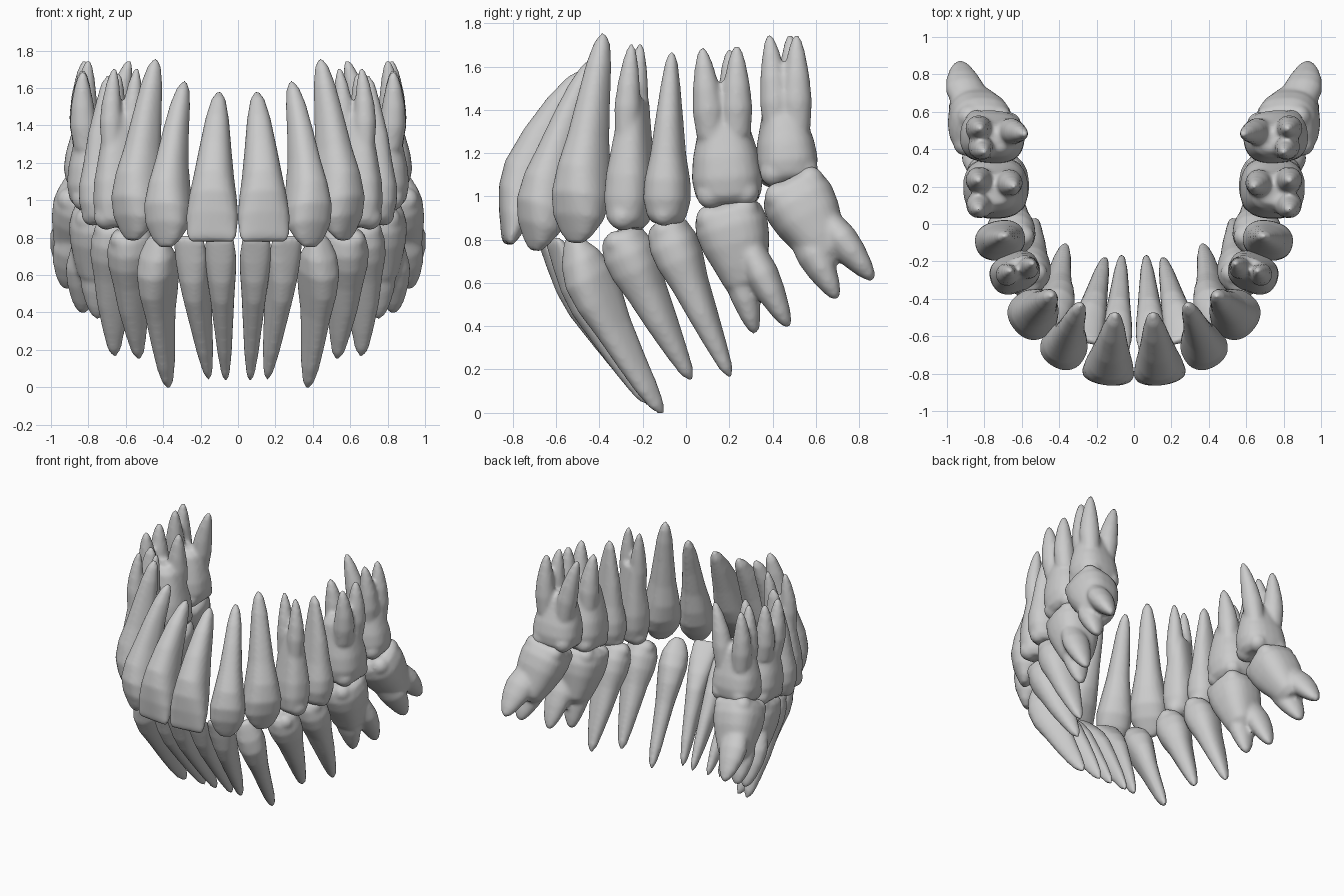
import bpy, bmesh, math
from mathutils import Vector

if "Cube" in bpy.data.objects:
    bpy.data.objects.remove(bpy.data.objects["Cube"])

enamel = bpy.data.materials.new("grey enamel")
enamel.use_nodes = True
colour = (0.6, 0.6, 0.6, 1)
enamel.diffuse_color = colour
enamel.node_tree.nodes["Principled BSDF"].inputs["Base Color"].default_value = colour

# Profiles from biting edge to root tip: (position, width factor, depth factor)
INCISOR = [(0, .86, .14), (.03, .95, .28), (.15, 1, .62), (.27, .92, .9), (.4, .78, 1),
           (.6, .61, .82), (.8, .45, .58), (.94, .27, .34), (1, .08, .1)]
CANINE = [(0, .3, .15), (.04, .62, .35), (.12, .93, .7), (.22, 1, .95), (.35, .84, .95),
          (.5, .65, .75), (.7, .5, .57), (.85, .4, .43), (.95, .26, .28), (1, .08, .1)]
PREMOLAR = [(0, .6, .65), (.04, .82, .85), (.14, 1, 1), (.25, .96, 1), (.4, .75, .84),
            (.6, .58, .69), (.8, .41, .46), (.94, .26, .28), (1, .08, .08)]
MOLAR = [(0, .72, .72), (.08, .92, .92), (.25, 1, 1), (.45, .93, .95), (.7, .74, .8), (.9, .6, .64), (1, .35, .4)]
SPLIT_BODY = [(0, .6, .65), (.06, .85, .87), (.22, 1, 1), (.4, .97, 1), (.7, .74, .84), (1, .5, .7)]
ROOT = [(0, .9, .9), (.3, 1, 1), (.55, .85, .85), (.8, .58, .58), (.94, .34, .34), (1, .12, .12)]


def frame(start, end, angle):
    """Axis, sideways and outward directions of a tooth on the arch."""
    axis = (end - start).normalized()
    a = math.radians(angle)
    side = Vector((math.cos(a), math.sin(a), 0))
    side = (side - axis * side.dot(axis)).normalized()
    out = axis.cross(side).normalized()
    if out.dot(Vector((math.sin(a), -math.cos(a), 0))) < 0:
        out.negate()
    return axis, side, out


def loft(bm, start, end, angle, width, depth, profile, bow=0, power=2.0, sides=24):
    """Closed, slightly bowed tube of rounded sections."""
    axis, side, out = frame(start, end, angle)
    rings = []
    for t, w, d in profile:
        centre = start.lerp(end, t) + out * bow * 4 * t * (1 - t)
        ring = []
        for i in range(sides):
            u = math.tau * i / sides
            c, s = math.cos(u), math.sin(u)
            c = math.copysign(abs(c) ** (2 / power), c)
            s = math.copysign(abs(s) ** (2 / power), s)
            ring.append(bm.verts.new(centre + side * c * width * w + out * s * depth * d))
        rings.append(ring)
    for a, b in zip(rings, rings[1:]):
        for i in range(sides):
            j = (i + 1) % sides
            bm.faces.new((a[i], a[j], b[j], b[i]))
    bm.faces.new(rings[0])
    bm.faces.new(rings[-1])


def cusp(bm, centre, radius):
    made = bmesh.ops.create_uvsphere(bm, u_segments=16, v_segments=10, radius=radius)
    bmesh.ops.translate(bm, verts=made["verts"], vec=centre)


def finish(bm, name, rounds):
    """Fuse the pieces of a tooth, soften it and mirror it across the arch."""
    bmesh.ops.recalc_face_normals(bm, faces=bm.faces)
    mesh = bpy.data.meshes.new(name)
    bm.to_mesh(mesh)
    bm.free()
    mesh.materials.append(enamel)
    tooth = bpy.data.objects.new(name, mesh)
    bpy.context.collection.objects.link(tooth)
    fuse = tooth.modifiers.new("fuse", "REMESH")
    fuse.mode = "VOXEL"
    fuse.voxel_size = 0.013
    fuse.use_smooth_shade = True
    soft = tooth.modifiers.new("soften", "SMOOTH")
    soft.factor = 0.5
    soft.iterations = rounds
    mirror = tooth.modifiers.new("both sides", "MIRROR")
    mirror.use_mirror_merge = False


def single_tooth(name, profile, angle, crown, apex, width, depth, bow):
    bm = bmesh.new()
    start, end = Vector(crown), Vector(apex)
    loft(bm, start, end, angle, width, depth, profile, bow, 2.3)
    if profile is PREMOLAR:
        axis, side, out = frame(start, end, angle)
        for s in (-1, 1):
            cusp(bm, start + out * s * depth * .48 + axis * .045, .06)
    finish(bm, name, 4)


def rooted_tooth(name, profile, angle, crown, neck, width, depth, tips, radius):
    bm = bmesh.new()
    start, end = Vector(crown), Vector(neck)
    axis, side, out = frame(start, end, angle)
    loft(bm, start, end, angle, width, depth, profile, 0, 2.5)
    for s in (-1, 1):
        for m in ((-1, 1) if profile is MOLAR else (0,)):
            cusp(bm, start + out * s * depth * .48 + side * m * width * .48 + axis * .05, .068)
    # Roots start inside the crown and spread towards their tips
    for tip in tips:
        tip = Vector(tip)
        reach = tip - end
        base = end - axis * .17 + side * max(-.36, min(.36, reach.dot(side) / width)) * width
        base += out * max(-.42, min(.42, reach.dot(out) / depth)) * depth
        lean = 1.35 if len(tips) == 2 and profile is MOLAR else 1
        loft(bm, base, tip, angle, radius, radius * lean, ROOT, .01, 2, 16)
    finish(bm, name, 7)


# Upper arch
single_tooth("upper_central_incisor", INCISOR, 6, (.142, -.825, .78), (.10, -.48, 1.58), .14, .125, .04)
single_tooth("upper_lateral_incisor", CANINE, 32, (.385, -.70, .75), (.285, -.43, 1.635), .125, .13, .035)
single_tooth("upper_canine", CANINE, 50, (.565, -.51, .785), (.44, -.38, 1.755), .135, .135, .01)
rooted_tooth("upper_first_premolar", SPLIT_BODY, 68, (.645, -.27, .855), (.62, -.235, 1.45), .107, .135,
             [(.66, -.25, 1.71), (.54, -.21, 1.71)], .062)
single_tooth("upper_second_premolar", PREMOLAR, 78, (.715, -.09, .875), (.69, -.065, 1.67), .107, .135, .01)
rooted_tooth("upper_first_molar", MOLAR, 88, (.74, .20, .965), (.74, .165, 1.45), .165, .175,
             [(.83, .075, 1.69), (.83, .235, 1.70), (.64, .2, 1.68)], .074)
rooted_tooth("upper_second_molar", MOLAR, 94, (.76, .475, 1.065), (.75, .44, 1.47), .143, .175,
             [(.80, .385, 1.75), (.82, .51, 1.75), (.58, .48, 1.75)], .072)

# Lower arch
single_tooth("lower_central_incisor", INCISOR, 8, (.098, -.67, .805), (.065, -.165, .03), .084, .09, -.005)
single_tooth("lower_lateral_incisor", INCISOR, 22, (.265, -.62, .805), (.155, -.18, .04), .09, .1, -.005)
single_tooth("lower_canine", CANINE, 42, (.435, -.535, .815), (.37, -.11, -.005), .1, .13, .02)
single_tooth("lower_first_premolar", PREMOLAR, 62, (.575, -.31, .84), (.53, .025, .15), .117, .125, .01)
single_tooth("lower_second_premolar", PREMOLAR, 75, (.65, -.10, .885), (.66, .205, .165), .112, .13, .01)
rooted_tooth("lower_first_molar", MOLAR, 85, (.725, .185, .96), (.75, .29, .56), .17, .172,
             [(.75, .32, .365), (.83, .475, .395)], .078)
rooted_tooth("lower_second_molar", MOLAR, 92, (.80, .475, 1.06), (.88, .68, .69), .168, .17,
             [(.92, .70, .525), (.93, .865, .615)], .08)
